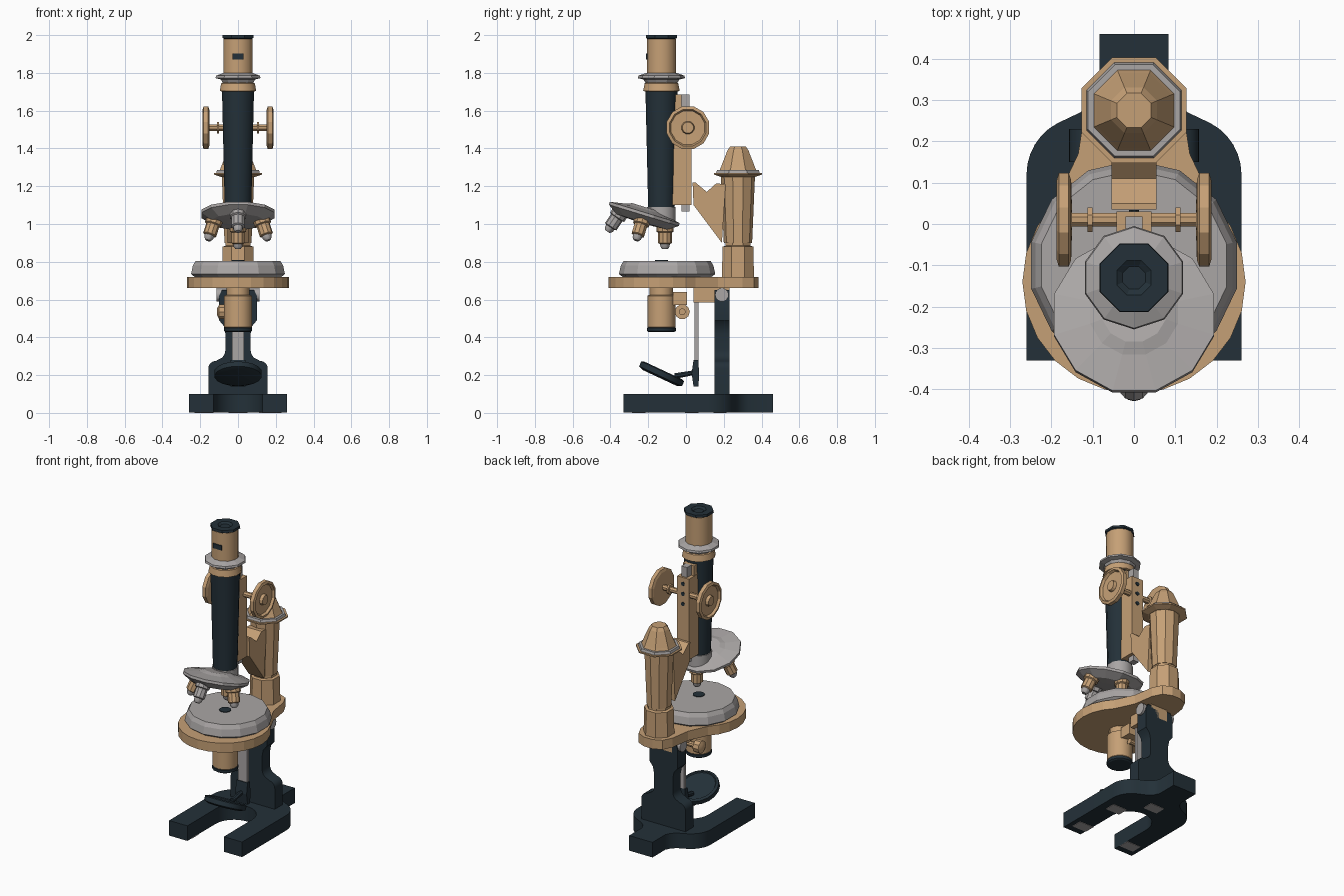
import bpy, bmesh, math
from mathutils import Matrix, Vector

if "Cube" in bpy.data.objects:
    bpy.data.objects.remove(bpy.data.objects["Cube"])


def material(name, rgb):
    m = bpy.data.materials.new(name)
    m.diffuse_color = (*rgb, 1)
    m.use_nodes = True
    m.node_tree.nodes["Principled BSDF"].inputs["Base Color"].default_value = m.diffuse_color
    return m


DARK = material("dark blue enamel", (0.017, 0.030, 0.040))
BRASS = material("brass", (0.56, 0.35, 0.18))
SILVER = material("silver", (0.40, 0.38, 0.375))
T = Matrix.Translation
IDENT = Matrix.Identity(4)


def rot(deg, axis):
    return Matrix.Rotation(math.radians(deg), 4, axis)


def finish(name, bm, mat, m=IDENT, smooth=True):
    bmesh.ops.recalc_face_normals(bm, faces=bm.faces)
    bm.transform(m)
    me = bpy.data.meshes.new(name)
    bm.to_mesh(me)
    bm.free()
    me.materials.append(mat)
    ob = bpy.data.objects.new(name, me)
    bpy.context.collection.objects.link(ob)
    if smooth:
        bpy.ops.object.select_all(action='DESELECT')
        ob.select_set(True)
        bpy.context.view_layer.objects.active = ob
        bpy.ops.object.shade_smooth_by_angle(angle=math.radians(34))
    return ob


def lathe(name, profile, mat, m=IDENT, sides=14, smooth=True):
    """Closed turned solid from (radius, height) points around local z."""
    bm = bmesh.new()
    rings = []
    for r, z in profile:
        rings.append([bm.verts.new((r * math.cos(2 * math.pi * (i + .5) / sides),
                                    r * math.sin(2 * math.pi * (i + .5) / sides), z))
                      for i in range(sides)])
    for a, b in zip(rings, rings[1:]):
        for i in range(sides):
            j = (i + 1) % sides
            bm.faces.new((a[i], a[j], b[j], b[i]))
    bm.faces.new(rings[0])
    bm.faces.new(rings[-1])
    return finish(name, bm, mat, m, smooth)


def prism(name, outline, axis, lo, hi, mat, smooth=False):
    """Extrude a 2D outline along an axis (x: yz, y: xz, z: xy outline)."""
    put = {'x': lambda a, b, t: (t, a, b), 'y': lambda a, b, t: (a, t, b),
           'z': lambda a, b, t: (a, b, t)}[axis]
    bm = bmesh.new()
    face = bm.faces.new([bm.verts.new(put(a, b, lo)) for a, b in outline])
    ext = bmesh.ops.extrude_face_region(bm, geom=[face])
    verts = [v for v in ext['geom'] if isinstance(v, bmesh.types.BMVert)]
    bmesh.ops.translate(bm, verts=verts, vec=Vector(put(0, 0, hi - lo)))
    return finish(name, bm, mat, smooth=smooth)


def box(name, x, y, z, mat):
    return prism(name, [(x[0], y[0]), (x[1], y[0]), (x[1], y[1]), (x[0], y[1])], 'z', *z, mat)


def mirrored(half):
    return half + [(-x, y) for x, y in reversed(half) if abs(x) > 1e-5]


def arc(cx, cy, r, a0, a1, n):
    return [(cx + r * math.cos(math.radians(a0 + (a1 - a0) * i / n)),
             cy + r * math.sin(math.radians(a0 + (a1 - a0) * i / n))) for i in range(n + 1)]


# Horseshoe foot with rear heel and felt pads
foot = (arc(0, -.04, .13, 90, 0, 8) + [(.13, -.33), (.26, -.33)]
        + arc(.12, .12, .14, 0, 62, 6) + [(.13, .27), (.10, .295), (.083, .33), (.083, .46)])
prism("horseshoe_foot", mirrored(foot), 'z', .003, .1, DARK, True)
for i, (x, y) in enumerate([(.18, -.25), (-.18, -.25), (.16, .03), (0, .18)]):
    box(f"foot_pad_{i}", (x - .05, x + .05), (y - .035, y + .035), (0, .006), SILVER)

# Pillar with shoulders, neck and hinge head
pillar = ([(.157, .1), (.157, .235)] + arc(.117, .235, .04, 15, 90, 4)
          + arc(.115, .33, .048, 250, 180, 4) + [(.067, .42), (.075, .46), (.1, .49), (.1, .62), (.085, .65)])
prism("pillar", mirrored(pillar), 'y', .15, .23, DARK, True)
lathe("hinge_pin", [(.036, -.115), (.036, .115)], SILVER, T((0, .19, .625)) @ rot(90, 'Y'))

# Mirror on its hanger
lathe("mirror", [(.1, -.022), (.125, -.012), (.125, .016), (.11, .022), (.105, .016)], DARK,
      T((0, -.13, .205)) @ rot(-25, 'X'), 18)
lathe("mirror_arm", [(.016, 0), (.013, .11)], DARK, T((0, -.06, .195)) @ rot(-80, 'X'), 8)
prism("mirror_bracket", [(.04, .14), (.065, .14), (.07, .2), (.065, .28), (.04, .28), (.03, .21)],
      'x', -.04, .04, DARK)
box("mirror_hanger", (-.032, .032), (.045, .065), (.27, .66), SILVER)

# Condenser below the stage
C = T((0, -.13, 0))
lathe("condenser", [(.07, .45), (.075, .455), (.075, .62), (.062, .625), (.062, .73)], BRASS, C)
lathe("condenser_rim", [(.068, .428), (.077, .434), (.077, .45), (.07, .452)], DARK, C)
box("condenser_slide", (-.04, .04), (-.07, .005), (.57, .64), BRASS)
lathe("condenser_screw", [(.018, -.02), (.018, .06), (.04, .06), (.04, .1), (.02, .11)], BRASS,
      T((0, -.02, .535)) @ rot(-90, 'Y'), 10)
box("stage_support", (-.06, .06), (.04, .23), (.585, .66), BRASS)

# Stage plate with rear arm, and the round stage
plate = ([(0, -.41)] + arc(0, -.14, .27, -75, 45, 8)
         + [(.135, .17), (.115, .3), (.085, .36), (.03, .385)])
prism("stage_plate", mirrored(plate), 'z', .66, .72, BRASS)
lathe("round_stage", [(.235, .72), (.255, .735), (.245, .78), (.23, .805)], SILVER,
      T((0, -.1, 0)), 14, False)
lathe("stage_opening", [(.035, .805), (.035, .809)], DARK, C)

# Limb with its bracket, collar and cap
L = T((0, .275, 0))
lathe("limb_base", [(.092, .72), (.088, .88), (.072, .885), (.072, .9)], BRASS, L, 8)
lathe("limb_column", [(.075, .9), (.09, 1.25)], BRASS, L, 10)
prism("limb_bracket", [(.04, 1.1), (.19, .9), (.21, 1.21), (.16, 1.215), (.11, 1.17), (.05, 1.22), (.035, 1.22)],
      'x', -.055, .055, BRASS)
lathe("limb_collar", [(.10, 1.25), (.138, 1.262), (.138, 1.27)], BRASS, L, 8, False)
lathe("limb_collar_ring", [(.125, 1.27), (.12, 1.285)], SILVER, L, 8, False)
lathe("limb_cap", [(.105, 1.285), (.098, 1.3), (.06, 1.39), (.045, 1.41)], BRASS, L, 8, False)

# Rack slide behind the tube
box("rack_slide", (-.042, .042), (-.065, .03), (1.1, 1.62), BRASS)
box("tube_rail", (-.04, .04), (-.09, -.025), (1.1, 1.685), BRASS)
box("rack", (-.02, .02), (-.025, .018), (1.065, 1.685), SILVER)
for i in range(3):
    lathe(f"slide_screw_{i}", [(.013, 0), (.013, .005)], DARK,
          T((0, .029, 1.45 + .065 * i)) @ rot(-90, 'X'), 8)

# Coarse focus knobs
lathe("focus_shaft", [(.018, -.17), (.018, .17)], BRASS, T((0, .01, 1.51)) @ rot(90, 'Y'), 8)
for side, s in (("right", 1), ("left", -1)):
    K = T((0, .01, 1.51)) @ rot(90 * s, 'Y')
    lathe(f"focus_knob_{side}", [(.03, .15), (.1, .152), (.117, .158), (.117, .182), (.1, .187), (.092, .172),
                                 (.035, .17), (.03, .188)], BRASS, K, 12, False)
    lathe(f"shaft_flange_{side}", [(.032, .1), (.032, .112)], BRASS, K, 8)

# Body tube and eyepiece
lathe("body_tube", [(.072, 1.06), (.088, 1.72)], DARK, C, 12)
lathe("tube_collar", [(.085, 1.7), (.1, 1.705), (.092, 1.745), (.08, 1.75)], BRASS, C, 12)
lathe("tube_ring", [(.08, 1.74), (.095, 1.765), (.125, 1.772), (.122, 1.785), (.08, 1.8)], SILVER, C, 10, False)
lathe("eyepiece", [(.08, 1.79), (.08, 1.98)], BRASS, C, 12)
lathe("eyepiece_cap", [(.08, 1.98), (.09, 1.985), (.088, 2.0), (.045, 2.0), (.03, 1.99)], DARK, C, 8, False)
box("eyepiece_plate", (-.03, .03), (-.213, -.205), (1.872, 1.902), DARK)

# Revolving nosepiece with four objectives
N = T((0, -.225, 1.04)) @ rot(-17, 'X')
lathe("nosepiece", [(.08, .05), (.11, .038), (.2, .022), (.2, .006), (.145, -.03), (.06, -.035)], SILVER, N, 12, False)
lathe("nosepiece_neck", [(.078, 1.0), (.078, 1.09)], SILVER, C, 12)
for i, a in enumerate((0, 90, 180, 270)):
    M = N @ rot(a, 'Z') @ T((0, -.125, -.02)) @ rot(-17, 'X')
    lathe(f"objective_{i}", [(.045, .01), (.045, -.025), (.036, -.03), (.036, -.085), (.028, -.09)],
          SILVER if i == 0 else BRASS, M, 10)
    lathe(f"objective_tip_{i}", [(.026, -.09), (.024, -.105), (.014, -.118)], SILVER, M, 10)
